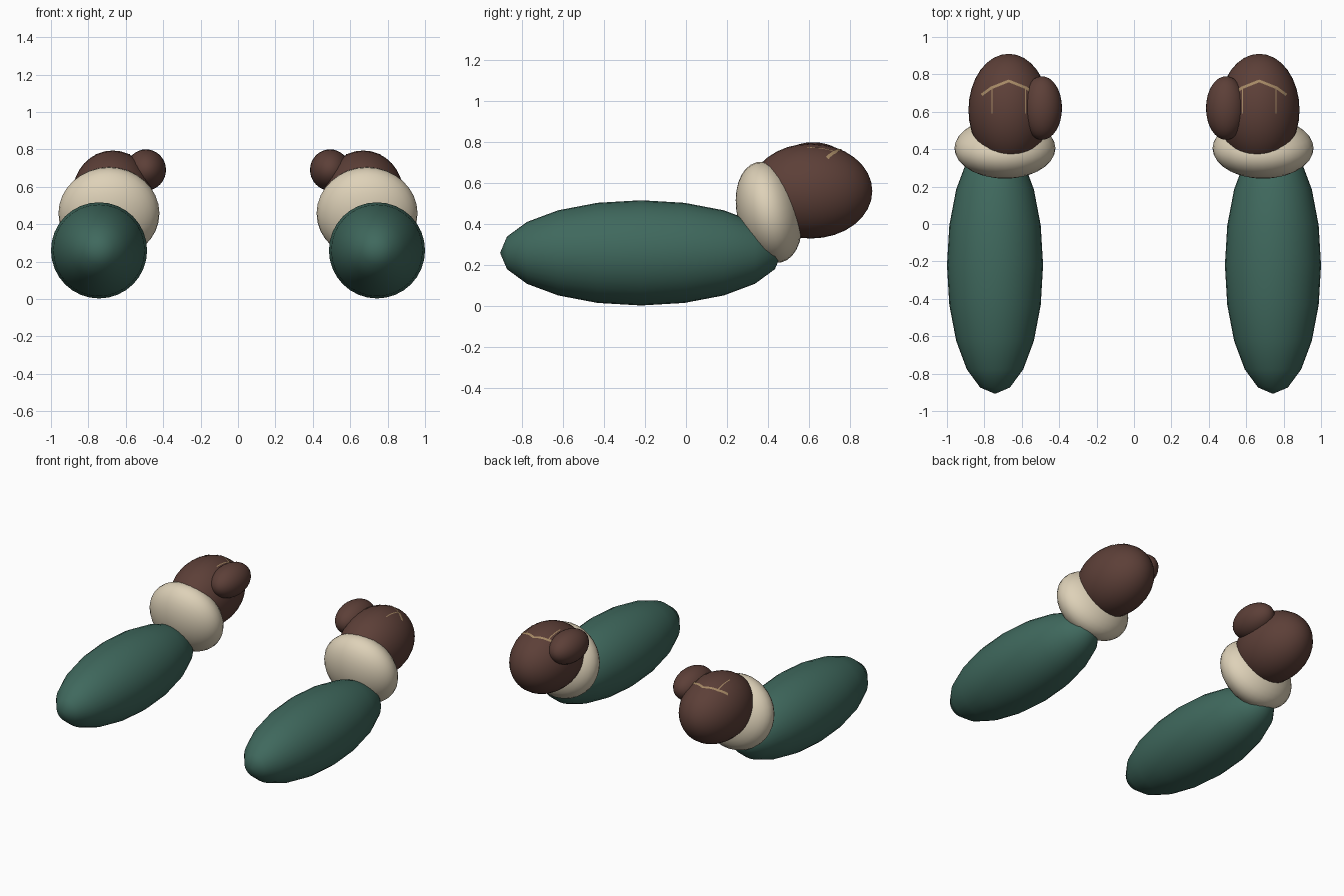
import bpy, bmesh, math
from mathutils import Matrix, Vector

if "Cube" in bpy.data.objects:
    bpy.data.objects.remove(bpy.data.objects["Cube"])


def colour(name, rgb):
    m = bpy.data.materials.new(name)
    m.diffuse_color = (*rgb, 1)
    m.use_nodes = True
    m.node_tree.nodes["Principled BSDF"].inputs["Base Color"].default_value = m.diffuse_color
    return m


GREEN = colour("sleeve green", (0.050, 0.140, 0.110))
CREAM = colour("cuff cream", (0.73, 0.64, 0.48))
BROWN = colour("glove brown", (0.108, 0.050, 0.039))
TAN = colour("seam tan", (0.38, 0.25, 0.13))


def finish(bm, name, mat, smooth=True):
    me = bpy.data.meshes.new(name)
    bm.normal_update()
    for f in bm.faces:
        f.smooth = smooth
    bm.to_mesh(me)
    bm.free()
    me.materials.append(mat)
    ob = bpy.data.objects.new(name, me)
    bpy.context.collection.objects.link(ob)
    return ob


def ellipsoid(name, mat, centre, radii, tilt=0, segs=32, rings=16):
    """Stretched sphere with its poles along y, tilted about x."""
    bm = bmesh.new()
    bmesh.ops.create_uvsphere(bm, u_segments=segs, v_segments=rings, radius=1)
    m = (Matrix.Translation(centre) @ Matrix.Rotation(math.radians(tilt), 4, 'X')
         @ Matrix.Diagonal((*radii, 1)) @ Matrix.Rotation(math.radians(90), 4, 'X'))
    bmesh.ops.transform(bm, matrix=m, verts=bm.verts)
    return finish(bm, name, mat)


HAND = Vector((0.67, 0.61, 0.562))
HAND_R = (0.215, 0.30, 0.232)


def on_hand(x, y, side):
    """Point just above the top of the hand, x measured from its centre."""
    v = (y - HAND.y) / HAND_R[1]
    z = HAND.z + HAND_R[2] * math.sqrt(max(0, 1 - (x / HAND_R[0]) ** 2 - v * v))
    return (side * HAND.x + x, y, z + 0.002)


def seam(name, points, width, side):
    """Thin ribbon following the hand surface."""
    path = []
    for a, b in zip(points, points[1:]):
        path += [Vector(a).lerp(Vector(b), i / 6) for i in range(6)]
    path.append(Vector(points[-1]))
    bm = bmesh.new()
    pairs = []
    for i, p in enumerate(path):
        d = (path[min(i + 1, len(path) - 1)] - path[max(i - 1, 0)]).normalized()
        n = Vector((-d.y, d.x)) * width / 2
        pairs.append([bm.verts.new(on_hand(*q, side)) for q in (p - n, p + n)])
    for (a, b), (c, d) in zip(pairs, pairs[1:]):
        f = bm.faces.new((a, c, d, b))
        f.normal_update()
        if f.normal.z < 0:
            f.normal_flip()
    finish(bm, name, TAN)


for s, tag in ((-1, "left"), (1, "right")):
    # Arm from sleeve to thumb
    ellipsoid(tag + "_sleeve", GREEN, (s * 0.743, -0.22, 0.26), (0.257, 0.688, 0.257),
              segs=32, rings=10)
    ellipsoid(tag + "_cuff", CREAM, (s * 0.69, 0.405, 0.458), (0.27, 0.155, 0.252), tilt=14)
    ellipsoid(tag + "_hand", BROWN, (s * HAND.x, HAND.y, HAND.z), HAND_R)
    ellipsoid(tag + "_thumb", BROWN, (s * 0.492, 0.62, 0.69), (0.107, 0.17, 0.11))
    # Stitching on the back of the hand
    seam(tag + "_knuckle_seam",
         [(-0.145, 0.69), (-0.093, 0.728), (0, 0.765), (0.093, 0.728), (0.145, 0.69)], 0.014, s)
    for x in (-0.09, 0.09):
        seam(tag + "_finger_seam", [(x, 0.725), (x, 0.59)], 0.006, s)
